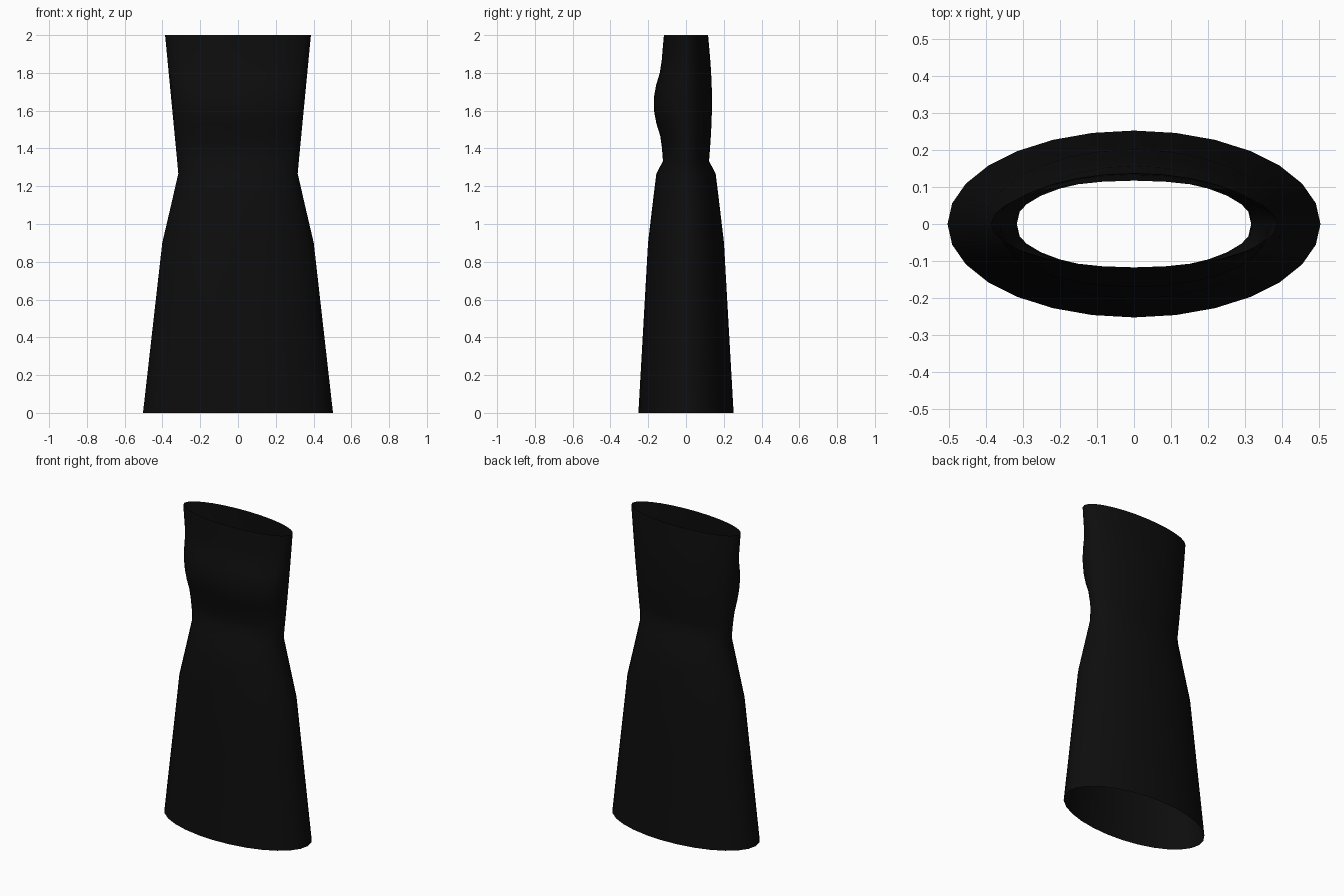
import bpy, bmesh, math

if "Cube" in bpy.data.objects:
    bpy.data.objects.remove(bpy.data.objects["Cube"])

SIDES = 28


def bodice_depth(z):
    # gentle swell between waist and neckline
    t = (z - 1.333) / 0.667
    return 0.122 - 0.005 * t + 0.018 * math.sin(math.pi * t)


def bust_push(z):
    # forward swell of the front half only
    t = (z - 1.45) / 0.37
    return 0.034 * math.sin(math.pi * t) if 0 < t < 1 else 0.0


# (height, half width, half depth): skirt, hips, waist, then bodice rings
rings = [(0, 0.503, 0.252), (0.3, 0.469, 0.235), (0.6, 0.435, 0.218),
         (0.9, 0.401, 0.201), (1.08, 0.359, 0.180), (1.267, 0.316, 0.157)]
for i in range(11):
    z = 1.333 + 0.667 * i / 10
    rings.append((z, 0.322 + 0.064 * i / 10, bodice_depth(z)))

# Dress: open tube lofted through the rings
bm = bmesh.new()
loops = []
for z, w, d in rings:
    loop = []
    for k in range(SIDES):
        a = 2 * math.pi * k / SIDES
        x, y = w * math.cos(a), d * math.sin(a)
        if y < -0.001:
            y -= bust_push(z)
        loop.append(bm.verts.new((x, y, z)))
    loops.append(loop)
for low, high in zip(loops, loops[1:]):
    for k in range(SIDES):
        n = (k + 1) % SIDES
        bm.faces.new((low[k], low[n], high[n], high[k]))

mesh = bpy.data.meshes.new("dress")
bm.to_mesh(mesh)
bm.free()
dress = bpy.data.objects.new("dress", mesh)
bpy.context.collection.objects.link(dress)

black = bpy.data.materials.new("black cloth")
black.diffuse_color = (0.004, 0.004, 0.004, 1)
black.use_nodes = True
black.node_tree.nodes["Principled BSDF"].inputs["Base Color"].default_value = black.diffuse_color
mesh.materials.append(black)

bpy.context.view_layer.objects.active = dress
dress.select_set(True)
bpy.ops.object.shade_smooth_by_angle(angle=math.radians(40))
